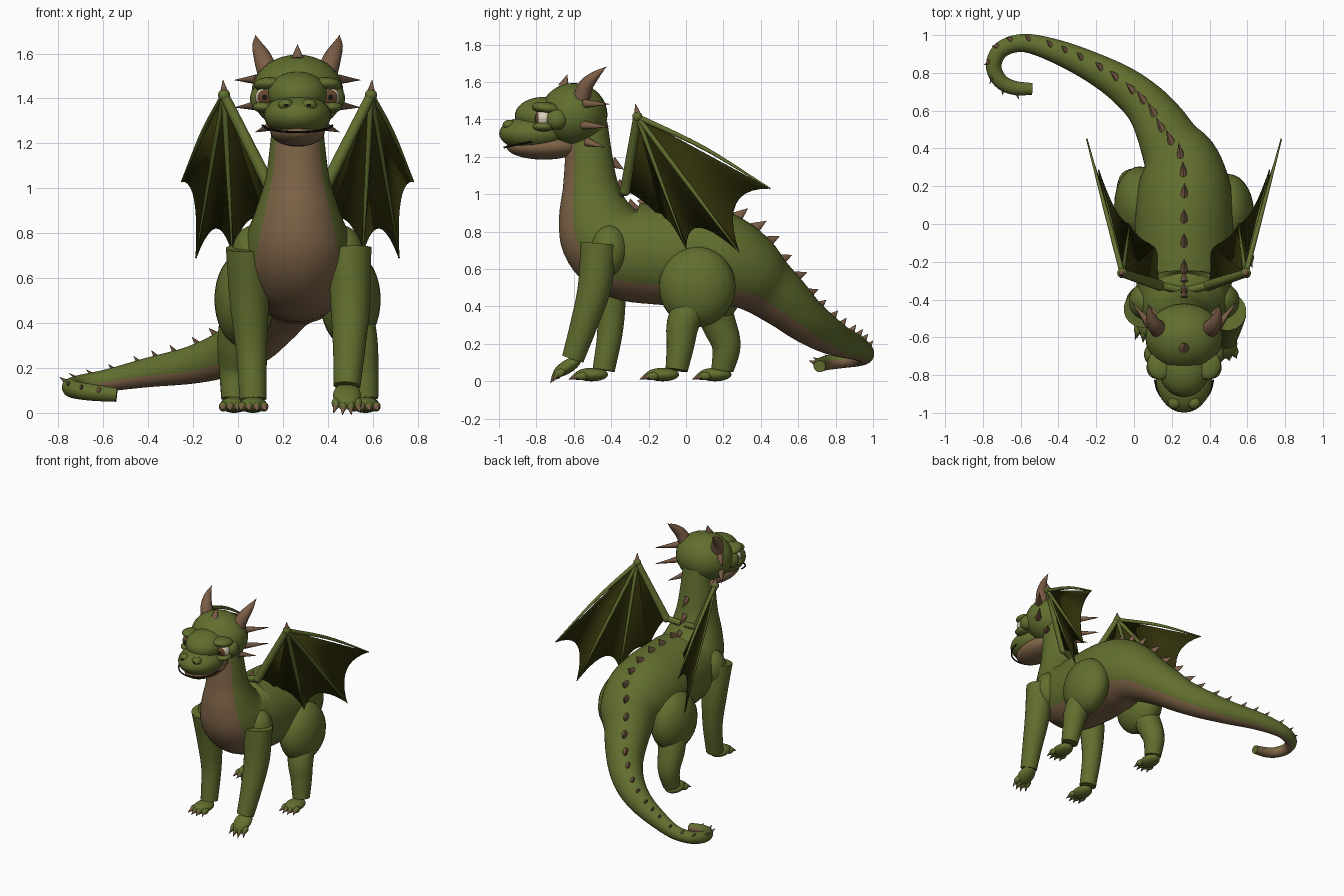
import bpy, bmesh, math
from mathutils import Vector, Matrix

cube = bpy.data.objects.get("Cube")
if cube:
    bpy.data.objects.remove(cube)

AXIS = 0.265   # the creature's own mid-plane, offset by the curled tail


def material(name, *rgb):
    m = bpy.data.materials.new(name)
    m.use_nodes = True
    m.diffuse_color = (*rgb, 1)
    m.node_tree.nodes["Principled BSDF"].inputs["Base Color"].default_value = (*rgb, 1)
    return m


green = material("scale_green", .12, .157, .028)
belly = material("belly_brown", .215, .13, .065)
horn = material("horn_brown", .2, .11, .062)
web = material("wing_membrane", .03, .029, .003)
cream = material("eye_cream", .7, .62, .48)
iris = material("iris_brown", .13, .06, .025)
black = material("dark_line", .008, .008, .005)


def finish(name, bm, *mats, sharp=40):
    bmesh.ops.recalc_face_normals(bm, faces=bm.faces)
    mesh = bpy.data.meshes.new(name)
    bm.to_mesh(mesh)
    bm.free()
    ob = bpy.data.objects.new(name, mesh)
    bpy.context.collection.objects.link(ob)
    ob.location.x = AXIS
    for m in mats:
        mesh.materials.append(m)
    bpy.ops.object.select_all(action='DESELECT')
    ob.select_set(True)
    bpy.context.view_layer.objects.active = ob
    bpy.ops.object.shade_smooth_by_angle(angle=math.radians(sharp))
    return ob


def ball(name, centre, radii, mat=green, tilt=0):
    bm = bmesh.new()
    m = (Matrix.Translation(centre) @ Matrix.Rotation(math.radians(tilt), 4, 'X')
         @ Matrix.Diagonal((*radii, 1)))
    bmesh.ops.create_uvsphere(bm, u_segments=28, v_segments=18, radius=1, matrix=m)
    return finish(name, bm, mat)


def spline(rows, steps):
    """Smoothly resample rows of numbers."""
    v = [Vector(r) for r in rows]
    v = [v[0] * 2 - v[1]] + v + [v[-1] * 2 - v[-2]]
    out = []
    for a, b, c, d in zip(v, v[1:], v[2:], v[3:]):
        for k in range(steps):
            t = k / steps
            out.append(b + (c - a) * (t / 2) + (a * 2 - b * 5 + c * 4 - d) * (t * t / 2)
                       + (b * 3 - a - c * 3 + d) * (t ** 3 / 2))
    return out + [v[-2]]


def tube(name, rows, mats=(green,), steps=5, seg=20, flat=1, roll=None):
    """Skin rows of x, y, z, radius; with roll, colour the underside."""
    rows = spline(rows, steps)
    pts = [Vector(r[:3]) for r in rows]
    bm, rings, frames = bmesh.new(), [], []
    side = Vector((1, 0, 0))
    for i, p in enumerate(pts):
        t = (pts[min(i + 1, len(pts) - 1)] - pts[max(i - 1, 0)]).normalized()
        if roll:
            s = t.cross(Vector((0, 0, 1))).normalized()
            a = math.radians(roll(i / (len(pts) - 1)))
            side = s * math.cos(a) - s.cross(t) * math.sin(a)
        else:
            side = (side - t * side.dot(t)).normalized()
        up = side.cross(t)
        r = max(rows[i][3], .001)
        frames.append((p, up, t, r))
        angles = [math.tau * (k + .5) / seg for k in range(seg)]
        rings.append([bm.verts.new(p + side * math.cos(a) * r * flat + up * math.sin(a) * r)
                      for a in angles])
    for a, b in zip(rings, rings[1:]):
        for k in range(seg):
            j = (k + 1) % seg
            f = bm.faces.new((a[k], a[j], b[j], b[k]))
            if roll and math.sin(math.tau * (k + 1) / seg) < -.6:
                f.material_index = 1
    bm.faces.new(rings[0])
    bm.faces.new(rings[-1])
    finish(name, bm, *mats)
    return frames


def spike(name, base, tip, r, mat=horn, flat=1):
    tube(name, [(*base, r), (*tip, 0)], (mat,), 1, 10, flat)


# Neck, trunk and curling tail as one skinned form
trunk = [(0, -.53, 1.38, .11), (0, -.52, 1.2, .127), (0, -.51, 1.04, .15),
         (0, -.49, .9, .195), (0, -.44, .78, .24), (0, -.33, .7, .262),
         (0, -.15, .68, .27), (0, .05, .67, .27), (0, .2, .64, .255),
         (-.016, .32, .59, .215), (-.07, .42, .515, .172), (-.128, .53, .425, .146),
         (-.2, .63, .335, .123), (-.315, .73, .265, .105), (-.465, .82, .215, .085),
         (-.665, .91, .18, .066), (-.845, .958, .145, .05), (-.965, .925, .125, .045),
         (-1.008, .84, .112, .042), (-.975, .76, .1, .04), (-.905, .722, .09, .038),
         (-.805, .714, .08, .032)]
frames = tube("body", trunk, (green, belly), 5, 44, .96,
              lambda u: 75 * max(0, (u - .55) / .45) ** 1.2)

# Row of back spines, evenly spaced along the body
travel, last = 0, None
for p, up, t, r in frames[6:-2]:
    q = p + up * r
    travel += (q - last).length if last else 1
    last = q
    size = .25 + .75 * min(1, r / .14)
    if travel > .06 + .045 * size:
        travel = 0
        spike("back_spine", q - up * .01, q + up * .055 * size + t * .045 * size,
              .034 * size, flat=.6)

# Head
ball("skull", (0, -.6, 1.425), (.205, .18, .17))
ball("snout_bridge", (0, -.765, 1.42), (.135, .15, .1))
ball("muzzle", (0, -.815, 1.325), (.15, .184, .094))
ball("lower_jaw", (0, -.76, 1.255), (.122, .2, .07), belly)
tube("mouth_line", [(-.155, -.825, 1.28, .005), (-.137, -.89, 1.268, .005),
                    (-.085, -.95, 1.255, .005), (0, -.972, 1.25, .005),
                    (.085, -.95, 1.255, .005), (.137, -.89, 1.268, .005),
                    (.155, -.825, 1.28, .005)], (black,), 4, 8)
spike("crown_spike", (0, -.655, 1.575), (0, -.635, 1.64), .03)


def eye(s):
    """Eyeball whose iris and pupil are the faces nearest its gaze."""
    bm = bmesh.new()
    gaze, c = Vector((s * .15, -1, 0)).normalized(), Vector((s * .14, -.76, 1.405))
    m = gaze.to_track_quat('Z', 'Y').to_matrix().to_4x4()
    bmesh.ops.create_uvsphere(bm, u_segments=24, v_segments=24, radius=.048,
                              matrix=Matrix.Translation(c) @ m)
    for f in bm.faces:
        d = (f.calc_center_median() - c).normalized().dot(gaze)
        f.material_index = (d > .72) + (d > .95)
    finish("eye", bm, cream, iris, black)


def leg(name, s, rows):
    tube(name, [(s * x, y, z, r) for x, y, z, r in rows])


def foot(name, x, y, z=.036, tilt=0):
    turn = Matrix.Rotation(math.radians(tilt), 3, 'X')
    c = Vector((x, y, z))
    ball(name, c, (.062, .088, .036), green, tilt)
    for k in (-1.5, -.5, .5, 1.5):
        fwd = -.07 + .008 * k * k
        toe = c + turn @ Vector((k * .032, fwd, -.008))
        ball("toe", toe, (.02, .032, .022), green, tilt)
        spike("claw", toe + turn @ Vector((0, -.018, 0)),
              toe + turn @ Vector((k * .008, -.055, -.018)), .015)


def wing(s):
    def at(x, y, z):
        return Vector((s * x, y, z))
    wrist, elbow, root = at(.327, -.26, 1.415), at(.13, -.325, 1.02), at(.02, -.35, 1)
    tips = [at(.515, .45, 1.03), at(.452, .285, .69), at(.29, 0, .71), at(.14, -.12, .86), elbow]
    # Scalloped skin between the finger bones
    bm = bmesh.new()
    hub = bm.verts.new(wrist)
    for a, b, sag in zip(tips, tips[1:], (.16, .17, .1, .04)):
        pull = (wrist - (a + b) / 2) * sag * 4
        edge = [bm.verts.new(a.lerp(b, k / 10) + pull * (k / 10) * (1 - k / 10))
                for k in range(11)]
        for p, q in zip(edge, edge[1:]):
            bm.faces.new((hub, p, q))
    bmesh.ops.remove_doubles(bm, verts=bm.verts, dist=.0005)
    ob = finish("wing_membrane", bm, web, sharp=4)
    thick = ob.modifiers.new("thickness", 'SOLIDIFY')
    thick.thickness, thick.offset = .005, 0
    # Finger bones, arm and wrist claw
    for tip, bow in zip(tips[:3], (.025, 0, 0)):
        mid = (wrist + tip) / 2 + Vector((0, 0, bow))
        tube("wing_finger", [(*wrist, .015), (*mid, .011), (*tip, .004)], (green,), 5, 10)
    tube("wing_forearm", [(*elbow, .028), (*wrist, .022)], (green,), 1, 14)
    tube("wing_upper_arm", [(*root, .02), (*elbow, .022)], (green,), 1, 14)
    ball("wing_elbow", elbow, (.029, .029, .029))
    ball("wing_wrist", wrist, (.027, .027, .027))
    spike("wing_claw", wrist + Vector((0, 0, .015)), wrist + at(.005, -.01, .068), .018)


# Paired parts
for s in (-1, 1):
    eye(s)
    ball("brow", (s * .125, -.745, 1.46), (.07, .08, .033), tilt=-8)
    ball("cheek", (s * .165, -.69, 1.4), (.047, .058, .055))
    ball("lower_lid", (s * .145, -.76, 1.362), (.054, .06, .026))
    ball("nostril_bump", (s * .052, -.945, 1.372), (.034, .034, .026))
    ball("nostril", (s * .05, -.975, 1.37), (.011, .007, .007), black)
    tube("horn", [(s * .13, -.56, 1.51, .048), (s * .155, -.535, 1.58, .04),
                  (s * .178, -.485, 1.635, .024), (s * .187, -.425, 1.682, 0)], (horn,), 5, 16)
    for base, tip in (((.175, -.54, 1.485), (.28, -.41, 1.482)),
                      ((.175, -.55, 1.37), (.278, -.41, 1.36)),
                      ((.11, -.53, 1.28), (.187, -.43, 1.25))):
        spike("cheek_spike", (s * base[0], *base[1:]), (s * tip[0], *tip[1:]), .024)
    ball("shoulder", (s * .195, -.41, .7), (.1, .1, .135))
    wing(s)

# Forelegs: the left steps forward with a raised heel, the right stands back
leg("front_leg_left", 1, [(.23, -.465, .735, .1), (.235, -.49, .5, .09),
                          (.23, -.55, .29, .073), (.22, -.605, .12, .06)])
foot("front_foot_left", .22, -.635, .078, 32)
leg("front_leg_right", -1, [(.22, -.45, .735, .1), (.215, -.41, .5, .088),
                            (.205, -.405, .28, .07), (.198, -.44, .06, .06)])
foot("front_foot_right", -.198, -.505)

# Hind legs, in a mirrored stride
ball("thigh_left", (.235, .06, .505), (.135, .205, .215))
leg("hind_leg_left", 1, [(.245, .04, .43, .095), (.27, -.015, .31, .088),
                         (.287, -.03, .19, .074), (.3, -.05, .06, .06)])
foot("hind_foot_left", .302, -.125)
ball("thigh_right", (-.235, .1, .505), (.135, .205, .215))
leg("hind_leg_right", -1, [(.245, .13, .43, .1), (.265, .175, .31, .093),
                           (.272, .215, .19, .078), (.28, .195, .06, .06)])
foot("hind_foot_right", -.282, .155)
